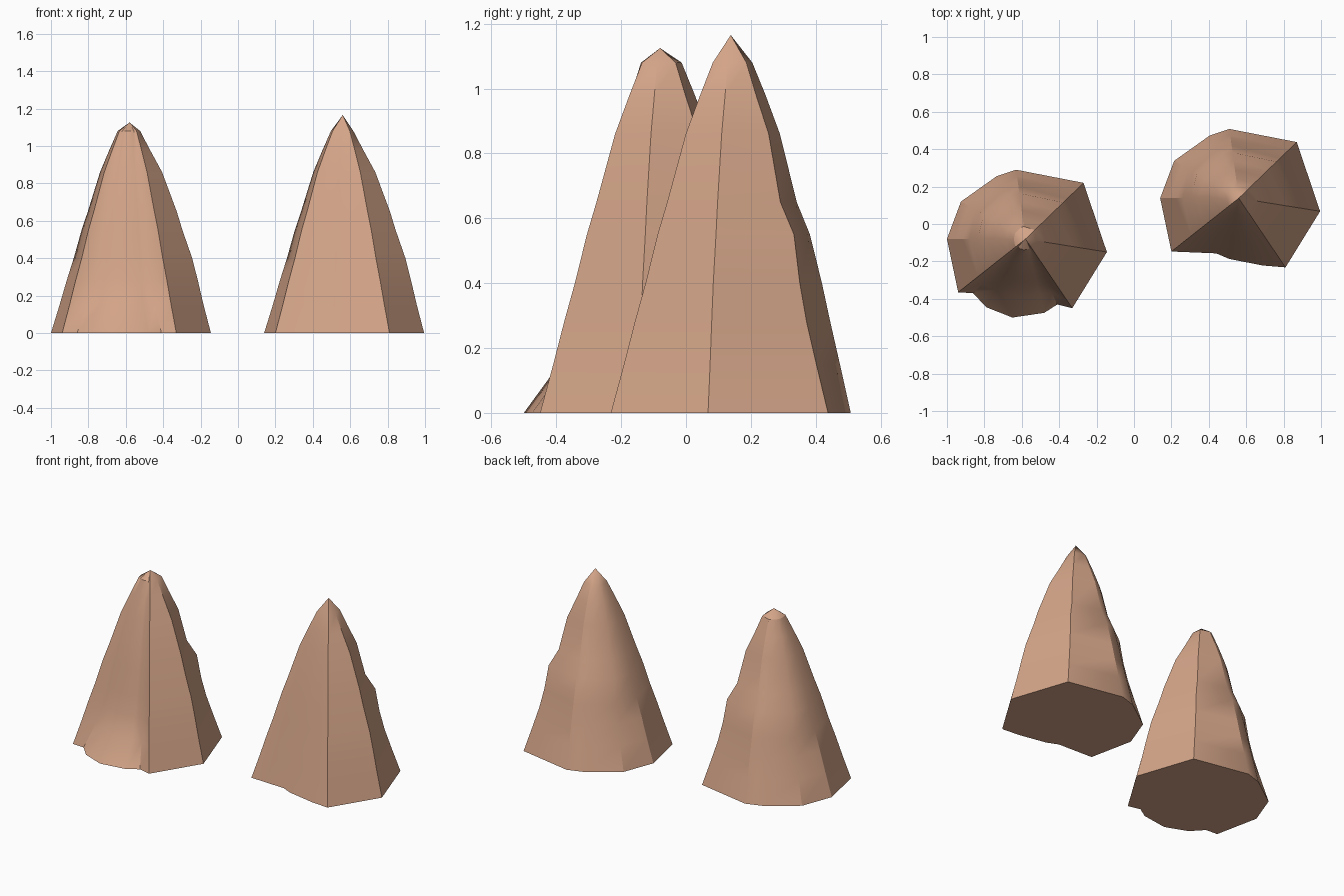
import bpy, bmesh, math

if "Cube" in bpy.data.objects:
    bpy.data.objects.remove(bpy.data.objects["Cube"])

mat = bpy.data.materials.new("sandstone tan")
mat.diffuse_color = (0.65, 0.37, 0.245, 1)
mat.use_nodes = True
mat.node_tree.nodes["Principled BSDF"].inputs["Base Color"].default_value = mat.diffuse_color

LEVELS = [0, 0.15, 0.28, 0.40, 0.55, 0.65, 0.86, 0.98, 1.08]
# how far each kind of corner stays from the axis at each level
PROFILES = {
    "plain": [1, .89, .80, .71, .61, .53, .375, .255, .15],
    "right": [1, .91, .84, .77, .65, .58, .40, .25, .13],
    "ledge": [1, .88, .78, .71, .65, .51, .39, .26, .16],
    "back":  [1, .91, .83, .76, .66, .55, .41, .29, .18],
    "bulge": [1, .74, .63, .56, .485, .43, .305, .215, .14],
    "notch": [1, .82, .73, .65, .56, .49, .35, .24, .14],
}

# footprint shared by both spires (relative to axis), from front right round the back
SHARED = [(.25, -.37, "plain"), (.435, -.07, "right"), (.31, .30, "ledge"),
          (-.05, .37, "back"), (-.155, .335, "back"), (-.345, .20, "ledge"),
          (-.42, 0, "plain"), (-.36, -.285, "plain")]
# front faces: flared foot on one, shallow hollow on the other
FLARED = [(-.28, -.29, "notch"), (-.21, -.365, "bulge"), (-.07, -.42, "bulge"),
          (.10, -.395, "bulge"), (.17, -.35, "notch")]
HOLLOW = [(-.12, -.295, "plain"), (-.05, -.325, "plain"), (.13, -.36, "plain")]


def spire(name, axis, front, top):
    foot = SHARED + front
    bm = bmesh.new()
    rings = []
    for i, z in enumerate(LEVELS):
        rings.append([bm.verts.new((axis[0] + x * PROFILES[p][i],
                                    axis[1] + y * PROFILES[p][i], z))
                      for x, y, p in foot])
    n = len(foot)
    for a, b in zip(rings, rings[1:]):
        for j in range(n):
            k = (j + 1) % n
            bm.faces.new((a[j], a[k], b[k], b[j]))
    tip = bm.verts.new((axis[0], axis[1], top))
    for j in range(n):
        bm.faces.new((rings[-1][j], rings[-1][(j + 1) % n], tip))
    bm.faces.new(rings[0][::-1])
    bmesh.ops.recalc_face_normals(bm, faces=bm.faces)
    me = bpy.data.meshes.new(name)
    bm.to_mesh(me)
    bm.free()
    me.materials.append(mat)
    ob = bpy.data.objects.new(name, me)
    bpy.context.collection.objects.link(ob)
    bpy.ops.object.select_all(action='DESELECT')
    ob.select_set(True)
    bpy.context.view_layer.objects.active = ob
    bpy.ops.object.shade_smooth_by_angle(angle=math.radians(30))


spire("left_rock_spire", (-.58, -.08), FLARED, 1.125)
spire("right_rock_spire", (.56, .138), HOLLOW, 1.165)
